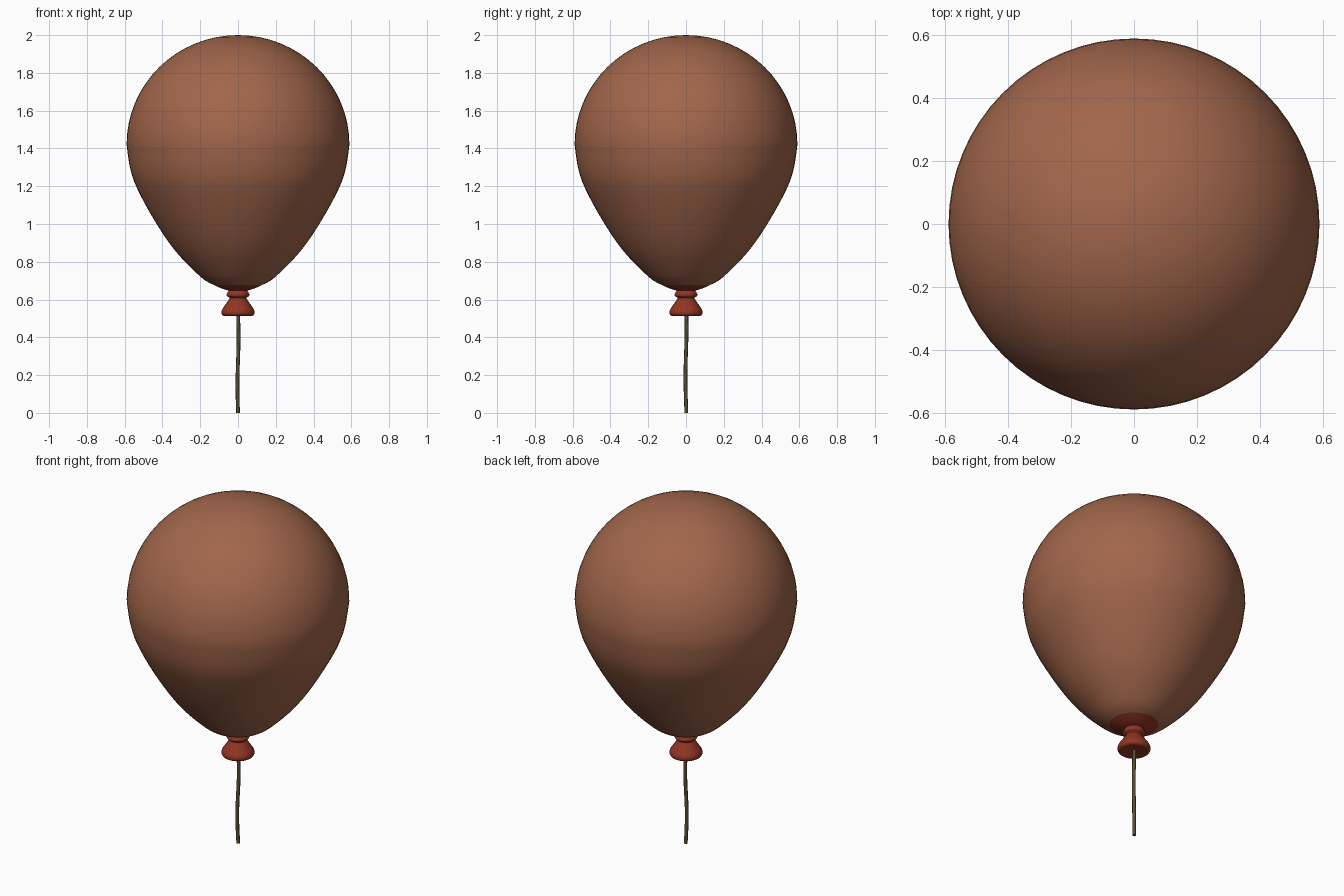
import bpy, bmesh, math
from mathutils import Vector

if "Cube" in bpy.data.objects:
    bpy.data.objects.remove(bpy.data.objects["Cube"])


def material(name, rgb):
    m = bpy.data.materials.new(name)
    m.diffuse_color = (*rgb, 1)
    m.use_nodes = True
    m.node_tree.nodes["Principled BSDF"].inputs["Base Color"].default_value = m.diffuse_color
    return m


BROWN = material("balloon terracotta", (0.36, 0.132, 0.07))
RED = material("knot red", (0.29, 0.036, 0.017))
STRING = material("string olive", (0.10, 0.075, 0.03))


def smooth_profile(pts, steps=4):
    # Catmull-Rom curve through (radius, height) points
    p = [Vector(q) for q in pts]
    p = [2 * p[0] - p[1]] + p + [2 * p[-1] - p[-2]]
    out = []
    for a, b, c, d in zip(p, p[1:], p[2:], p[3:]):
        for i in range(steps):
            t = i / steps
            out.append(0.5 * (2 * b + (c - a) * t + (2 * a - 5 * b + 4 * c - d) * t * t
                              + (3 * b - a - 3 * c + d) * t ** 3))
    return out + [p[-2]]


def lathe(name, profile, mats, sides=64):
    bm = bmesh.new()
    rings = []
    for r, z in profile:
        if r < 1e-4:
            rings.append([bm.verts.new((0, 0, z))] * sides)
        else:
            rings.append([bm.verts.new((r * math.cos(a), r * math.sin(a), z))
                          for a in (2 * math.pi * k / sides for k in range(sides))])
    for lo, hi in zip(rings, rings[1:]):
        for k in range(sides):
            j = (k + 1) % sides
            bm.faces.new(list(dict.fromkeys((lo[k], lo[j], hi[j], hi[k]))))
    bmesh.ops.recalc_face_normals(bm, faces=bm.faces)
    me = bpy.data.meshes.new(name)
    bm.to_mesh(me)
    bm.free()
    for m in mats:
        me.materials.append(m)
    for f in me.polygons:
        f.use_smooth = True
    ob = bpy.data.objects.new(name, me)
    bpy.context.collection.objects.link(ob)
    return ob


# Balloon body: drooping lower half, elliptical dome above
lower = [(0, 0.645), (0.06, 0.65), (0.13, 0.678), (0.20, 0.722), (0.33, 0.855), (0.44, 1.015),
         (0.535, 1.19), (0.572, 1.30), (0.59, 1.42)]
dome = [(0.59 * math.cos(a), 1.42 + 0.58 * math.sin(a))
        for a in (math.pi / 2 * i / 16 for i in range(1, 17))]
balloon = lathe("balloon_body", smooth_profile(lower) + dome, [BROWN, RED])

# Red patch around the neck
for f in balloon.data.polygons:
    if f.center.z < 0.68:
        f.material_index = 1

# Knot: tied ring with a flared lip
knot = [(0, 0.52), (0.05, 0.516), (0.075, 0.513), (0.087, 0.525), (0.085, 0.545), (0.066, 0.575),
        (0.047, 0.602), (0.046, 0.61), (0.058, 0.618), (0.06, 0.628), (0.054, 0.64),
        (0.05, 0.648), (0.052, 0.67)]
lathe("balloon_knot", smooth_profile(knot, 3), [RED], 40)

# String with a slight wave
cu = bpy.data.curves.new("string", "CURVE")
cu.dimensions = "3D"
cu.bevel_depth = 0.01
cu.bevel_resolution = 2
cu.use_fill_caps = True
sp = cu.splines.new("POLY")
sp.points.add(16)
for i, pt in enumerate(sp.points):
    z = 0.53 * i / 16
    pt.co = (0.003 * math.sin(z * 12 + 3), 0.003 * math.sin(z * 12 + 2.5), z, 1)
cu.materials.append(STRING)
string = bpy.data.objects.new("string", cu)
bpy.context.collection.objects.link(string)
